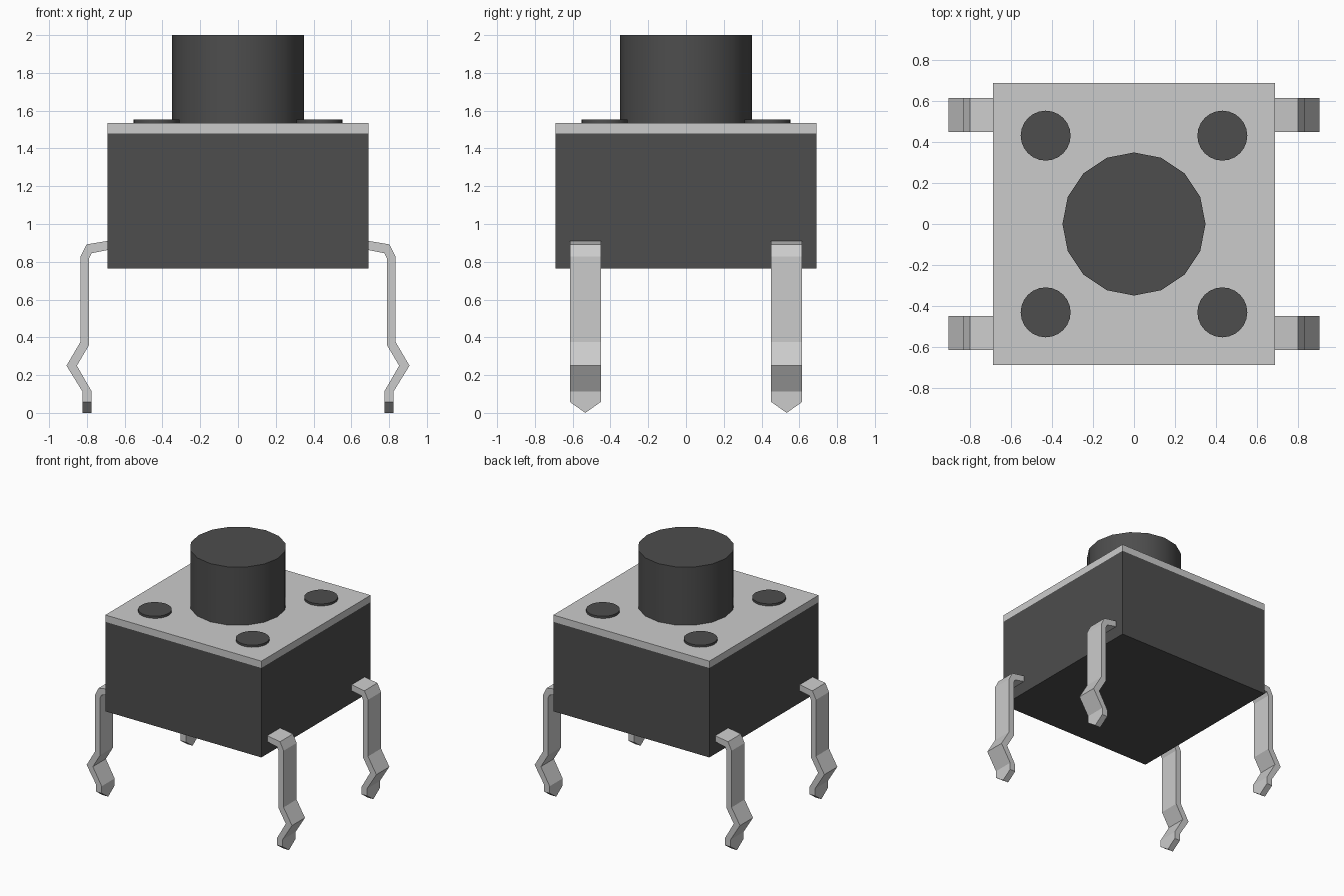
import bpy, bmesh, math

cube = bpy.data.objects.get("Cube")
if cube:
    bpy.data.objects.remove(cube, do_unlink=True)


def material(name, value):
    m = bpy.data.materials.new(name)
    m.use_nodes = True
    colour = (value, value, value, 1)
    m.diffuse_color = colour
    m.node_tree.nodes["Principled BSDF"].inputs["Base Color"].default_value = colour
    return m


BLACK = material("black_plastic", 0.075)
METAL = material("light_metal", 0.6)


def box(name, half, z0, z1, mat):
    bpy.ops.mesh.primitive_cube_add(size=1, location=(0, 0, (z0 + z1) / 2))
    o = bpy.context.object
    o.name = name
    o.scale = (2 * half, 2 * half, z1 - z0)
    bpy.ops.object.transform_apply(location=False, rotation=False)
    o.data.materials.append(mat)


def cylinder(name, x, y, radius, z0, z1, sides):
    bpy.ops.mesh.primitive_cylinder_add(vertices=sides, radius=radius, depth=z1 - z0,
                                        location=(x, y, (z0 + z1) / 2))
    o = bpy.context.object
    o.name = name
    o.data.materials.append(BLACK)
    bpy.ops.object.shade_smooth_by_angle(angle=math.radians(30))


# Housing, metal cover, push button
box("housing", 0.69, 0.765, 1.48, BLACK)
box("cover_plate", 0.69, 1.48, 1.535, METAL)
cylinder("button", 0, 0, 0.35, 1.53, 2.0, 16)

# Bent leg strip: outer and inner (x, z) at each bend
OUTER = [(0.68, 0.912), (0.802, 0.892), (0.834, 0.828), (0.834, 0.376),
         (0.908, 0.25), (0.824, 0.114), (0.824, 0.058)]
INNER = [(0.68, 0.864), (0.775, 0.845), (0.788, 0.818), (0.788, 0.36),
         (0.853, 0.25), (0.775, 0.114), (0.775, 0.058)]
LEG_Y, HALF_WIDTH = 0.533, 0.082


def leg(name, sx, sy):
    bm = bmesh.new()

    def vert(x, y, z):
        return bm.verts.new((sx * x, sy * y, z))

    lo, hi = LEG_Y - HALF_WIDTH, LEG_Y + HALF_WIDTH
    rings = [[vert(ox, lo, oz), vert(ox, hi, oz), vert(ix, hi, iz), vert(ix, lo, iz)]
             for (ox, oz), (ix, iz) in zip(OUTER, INNER)]
    bm.faces.new(rings[0])
    for a, b in zip(rings, rings[1:]):
        for i in range(4):
            j = (i + 1) % 4
            bm.faces.new((a[i], a[j], b[j], b[i]))
    # Pointed tip
    a, b, c, d = rings[-1]
    p, q = vert(OUTER[-1][0], LEG_Y, 0), vert(INNER[-1][0], LEG_Y, 0)
    for f in ((a, b, p), (c, d, q), (b, c, q, p), (d, a, p, q)):
        bm.faces.new(f)
    bmesh.ops.recalc_face_normals(bm, faces=bm.faces)
    me = bpy.data.meshes.new(name)
    bm.to_mesh(me)
    bm.free()
    me.materials.append(METAL)
    bpy.context.collection.objects.link(bpy.data.objects.new(name, me))


# One leg and one rivet per corner
for side, sx in (("left", 1), ("right", -1)):
    for end, sy in (("front", -1), ("back", 1)):
        leg(f"{end}_{side}_leg", sx, sy)
        cylinder(f"{end}_{side}_rivet", sx * 0.432, sy * 0.432, 0.122, 1.53, 1.552, 24)
